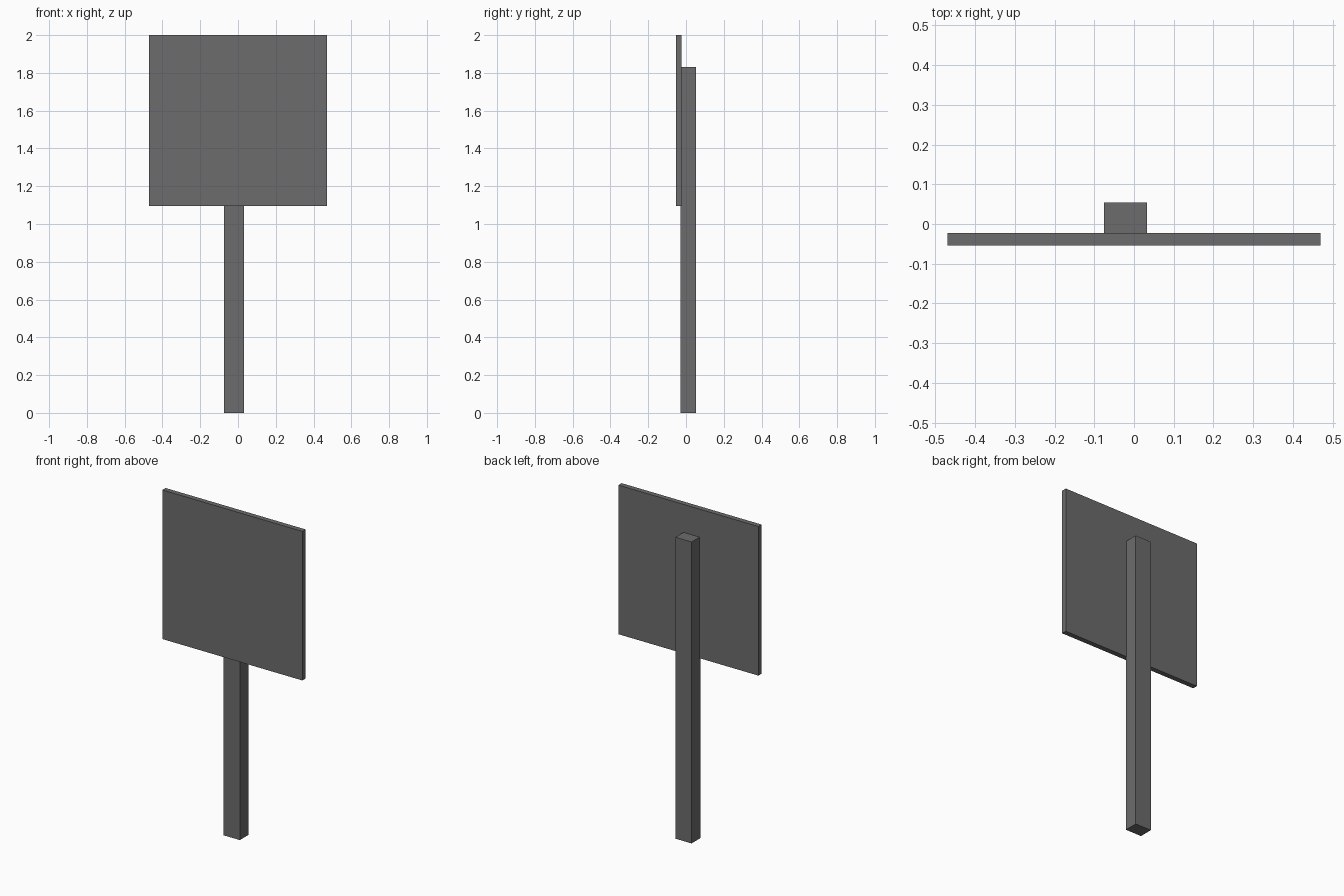
import bpy
from mathutils import Vector

cube = bpy.data.objects.get("Cube")
if cube:
    bpy.data.objects.remove(cube, do_unlink=True)

# Single flat grey for the whole sign
GREY = (0.15, 0.15, 0.15, 1.0)
grey = bpy.data.materials.new("dark_grey")
grey.use_nodes = True
grey.diffuse_color = GREY
grey.node_tree.nodes["Principled BSDF"].inputs["Base Color"].default_value = GREY


def box(name, low, high):
    """Box spanning two opposite corners."""
    low, high = Vector(low), Vector(high)
    bpy.ops.mesh.primitive_cube_add(size=1, location=(low + high) / 2)
    obj = bpy.context.object
    obj.name = name
    obj.scale = high - low
    bpy.ops.object.transform_apply(location=False, rotation=False, scale=True)
    obj.data.materials.append(grey)
    return obj


# Upright post, slightly off centre, its front set into the board
box("post", (-0.075, -0.03, 0), (0.033, 0.054, 1.83))

# Thin sign board on the front of the post
box("sign_board", (-0.47, -0.054, 1.095), (0.47, -0.023, 2))
